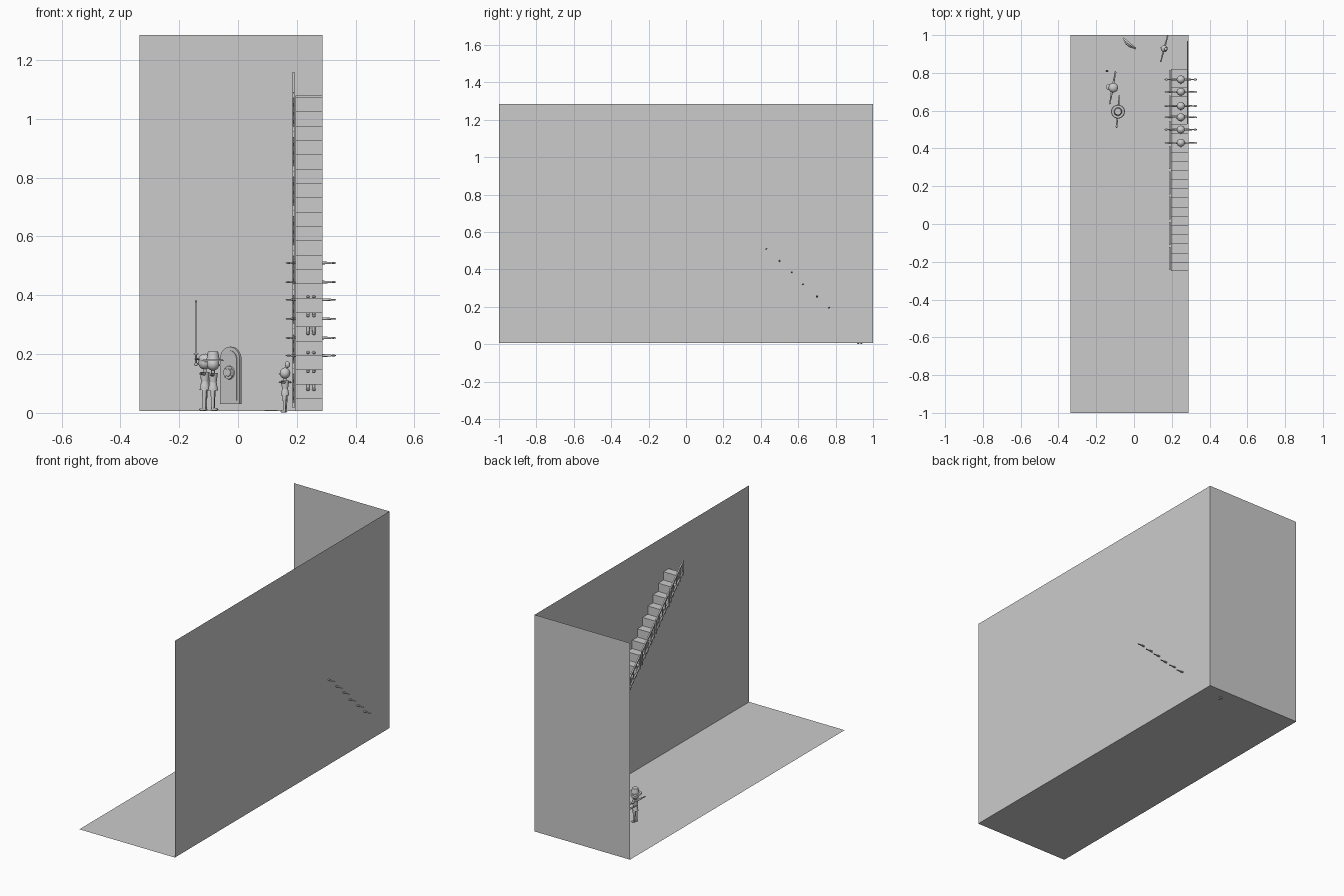
import bpy, bmesh, math
from mathutils import Vector, Matrix

if "Cube" in bpy.data.objects:
    bpy.data.objects.remove(bpy.data.objects["Cube"])

grey = bpy.data.materials.new("plain grey")
grey.diffuse_color = (0.6, 0.6, 0.6, 1)
grey.use_nodes = True
grey.node_tree.nodes["Principled BSDF"].inputs["Base Color"].default_value = grey.diffuse_color
FLOOR = 0.007


def finish(name, bm, smooth=False, matrix=None):
    if matrix:
        bm.transform(matrix)
    bmesh.ops.recalc_face_normals(bm, faces=bm.faces[:])
    me = bpy.data.meshes.new(name)
    bm.to_mesh(me)
    bm.free()
    me.materials.append(grey)
    ob = bpy.data.objects.new(name, me)
    bpy.context.collection.objects.link(ob)
    if smooth:
        bpy.ops.object.select_all(action='DESELECT')
        ob.select_set(True)
        bpy.context.view_layer.objects.active = ob
        bpy.ops.object.shade_smooth_by_angle(angle=math.radians(40))
    return ob


def quad(name, pts):
    bm = bmesh.new()
    bm.faces.new([bm.verts.new(p) for p in pts])
    return finish(name, bm)


def box(bm, c, s):
    bmesh.ops.create_cube(bm, size=1, matrix=Matrix.Translation(c) @ Matrix.Diagonal((*s, 1)))


def ball(bm, c, s):
    bmesh.ops.create_uvsphere(bm, u_segments=16, v_segments=10, radius=1,
                              matrix=Matrix.Translation(c) @ Matrix.Diagonal((*s, 1)))


def rod(bm, a, b, r1, r2, n=10):
    a, b = Vector(a), Vector(b)
    d = b - a
    m = Matrix.Translation((a + b) / 2) @ d.to_track_quat('Z', 'Y').to_matrix().to_4x4()
    bmesh.ops.create_cone(bm, cap_ends=True, segments=n, radius1=r1, radius2=r2,
                          depth=d.length, matrix=m)


def prism(bm, pts, vec):
    f = bm.faces.new([bm.verts.new(p) for p in pts])
    r = bmesh.ops.extrude_face_region(bm, geom=[f], use_keep_orig=True)
    bmesh.ops.translate(bm, vec=vec, verts=[v for v in r['geom'] if isinstance(v, bmesh.types.BMVert)])


# Room: floor, back wall, right wall
X0, X1, H = -0.335, 0.288, 1.285
quad("floor", [(X0, -1, FLOOR), (X1, -1, FLOOR), (X1, 1, FLOOR), (X0, 1, FLOOR)])
quad("back_wall", [(X0, 1, FLOOR), (X1, 1, FLOOR), (X1, 1, H), (X0, 1, H)])
quad("right_wall", [(X1, -1, FLOOR), (X1, 1, FLOOR), (X1, 1, H), (X1, -1, H)])

# Staircase: stepped strip, rising toward the front
N, YS, YE, ZT = 22, 0.82, -0.25, 1.08
run, rise = (YS - YE) / N, (ZT - FLOOR) / N
bm = bmesh.new()
upper, lower = [], []
for i in range(N):
    y, z = YS - i * run, FLOOR + i * rise
    upper += [(0.195, y, z), (0.195, y, z + rise)]
    if i:
        lower += [(0.195, y - 0.008, z - 0.008), (0.195, y - 0.008, z + rise - 0.008)]
    else:
        lower += [(0.195, y - 0.008, z), (0.195, y - 0.008, z + rise - 0.008)]
upper.append((0.195, YE, ZT))
lower.append((0.195, YE, ZT - 0.008))
prism(bm, upper + lower[::-1], (X1 - 0.195, 0, 0))
finish("staircase", bm)

# Railing: eight sloping panels with posts and balusters
bm = bmesh.new()
P = 8
plen = (YS - YE) / P


def stair_z(y):
    return FLOOR + (YS - y) * (ZT - FLOOR) / (YS - YE)


for i in range(P):
    ya, yb = YS - i * plen - 0.006, YS - (i + 1) * plen + 0.006
    za, zb = stair_z(ya), stair_z(yb)
    for dz, t in ((0.073, 0.012), (0.015, 0.008)):
        prism(bm, [(0.185, ya, za + dz), (0.185, yb, zb + dz),
                   (0.185, yb, zb + dz + t), (0.185, ya, za + dz + t)], (0.008, 0, 0))
    for k in range(5):
        y = ya + (yb - ya) * (0.03 + 0.94 * k / 4)
        w = 0.007 if k in (0, 4) else 0.004
        box(bm, (0.189, y, stair_z(y) + 0.04), (w, w, 0.08))
finish("stair_railing", bm)


# Figure with outstretched arms; local front is -y
def person(name, loc, yaw, s=1.0, extra=None):
    bm = bmesh.new()
    for sx in (-1, 1):
        ball(bm, (sx * 0.010, -0.005, 0.005), (0.006, 0.012, 0.005))
        rod(bm, (sx * 0.010, 0, 0.003), (sx * 0.009, 0, 0.036), 0.005, 0.006)
        rod(bm, (sx * 0.009, 0, 0.034), (sx * 0.008, 0, 0.075), 0.006, 0.009)
        rod(bm, (sx * 0.012, 0, 0.120), (sx * 0.068, 0, 0.120), 0.006, 0.0035)
        ball(bm, (sx * 0.076, 0, 0.120), (0.010, 0.005, 0.003))
    rod(bm, (0, 0, 0.068), (0, 0, 0.095), 0.017, 0.012, 14)
    rod(bm, (0, 0, 0.093), (0, 0, 0.126), 0.012, 0.016, 14)
    rod(bm, (0, 0, 0.120), (0, 0, 0.140), 0.006, 0.006)
    ball(bm, (0, 0, 0.156), (0.022, 0.021, 0.022))
    ball(bm, (0, -0.021, 0.153), (0.003, 0.005, 0.003))
    if extra == "hat":
        rod(bm, (0, 0, 0.166), (0, 0, 0.172), 0.036, 0.033, 24)
        rod(bm, (0, 0, 0.171), (0, 0, 0.198), 0.022, 0.017, 20)
    elif extra == "bun":
        ball(bm, (0, 0.010, 0.190), (0.010, 0.010, 0.013))
    elif extra == "cap":
        ball(bm, (0, 0.003, 0.167), (0.024, 0.024, 0.018))
        ball(bm, (0, -0.018, 0.168), (0.016, 0.016, 0.003))
    m = Matrix.Translation(loc) @ Matrix.Rotation(math.radians(yaw), 4, 'Z') @ Matrix.Scale(s, 4)
    return finish(name, bm, True, m)


# Six figures on the steps
arm_heights = [0.195, 0.255, 0.32, 0.385, 0.445, 0.51]
for i, (y, z) in enumerate(zip([0.765, 0.70, 0.625, 0.565, 0.50, 0.43], arm_heights)):
    person("stair_figure_%d" % (i + 1), (0.248, y, z - 0.12), 0)

# Three figures on the floor
person("hat_figure", (-0.085, 0.595, FLOOR), 85, 1.02, "hat")
person("capped_figure", (-0.113, 0.722, FLOOR), -100, 1.05, "cap")
person("bun_figure", (0.16, 0.928, 0.001), -105, 0.86, "bun")

# Upright sword beside the capped figure
bm = bmesh.new()
sx, sy = -0.143, 0.81
rod(bm, (sx, sy, 0.165), (sx, sy, 0.20), 0.003, 0.003, 8)
ball(bm, (sx, sy, 0.165), (0.006, 0.006, 0.006))
box(bm, (sx, sy, 0.20), (0.016, 0.006, 0.004))
box(bm, (sx, sy, 0.29), (0.007, 0.004, 0.18))
rod(bm, (sx, sy, 0.378), (sx, sy, 0.385), 0.004, 0.0005, 4)
finish("sword", bm)


# Arched slab with raised border and round emblem, turned to the room
def arch(w, z0, ztop, y):
    r = w / 2
    return [(-r, y, z0), (r, y, z0)] + [
        (r * math.cos(a), y, ztop - r + r * math.sin(a))
        for a in [math.pi * k / 16 for k in range(17)]]


bm = bmesh.new()
prism(bm, arch(0.088, 0.03, 0.225, 0), (0, 0.010, 0))
prism(bm, arch(0.066, 0.042, 0.212, -0.003), (0, 0.005, 0))
rod(bm, (0, 0.002, 0.137), (0, -0.008, 0.137), 0.025, 0.022, 24)
rod(bm, (0, -0.006, 0.137), (0, -0.011, 0.137), 0.014, 0.012, 24)
for a in (45, 135):
    m = (Matrix.Translation((0, -0.008, 0.137)) @ Matrix.Rotation(math.radians(a), 4, 'Y')
         @ Matrix.Diagonal((0.042, 0.004, 0.004, 1)))
    bmesh.ops.create_cube(bm, size=1, matrix=m)
finish("arched_slab", bm, False,
       Matrix.Translation((-0.028, 0.952, 0)) @ Matrix.Rotation(math.radians(-40), 4, 'Z'))

# Flat plate on the floor and panel on the right wall
bm = bmesh.new()
box(bm, (0.112, 0.48, FLOOR + 0.001), (0.045, 0.03, 0.002))
finish("floor_plate", bm)
bm = bmesh.new()
box(bm, (0.284, 0.75, 0.62), (0.006, 0.44, 0.30))
finish("wall_panel", bm)
